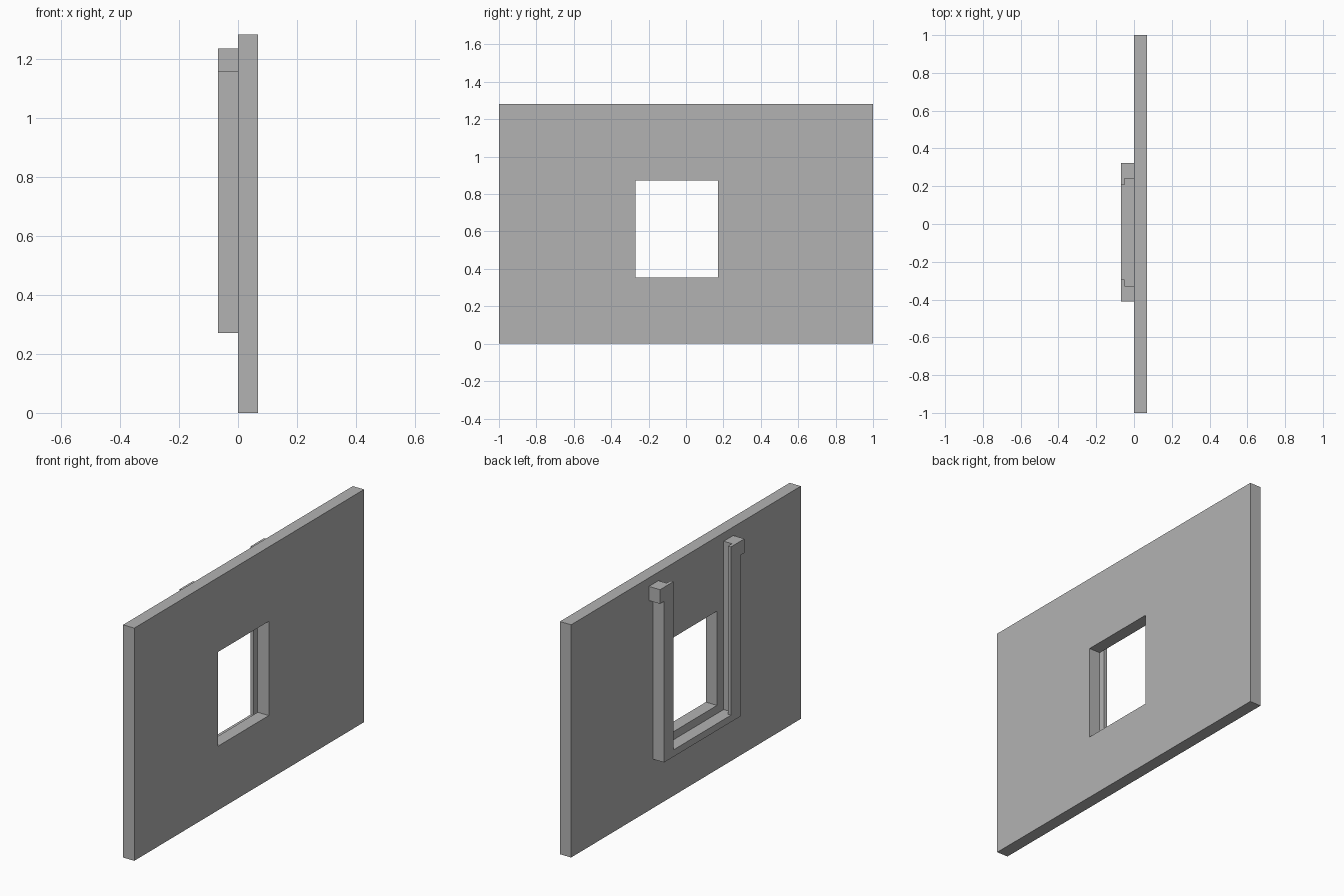
import bpy
import bmesh

cube = bpy.data.objects.get("Cube")
if cube:
    bpy.data.objects.remove(cube, do_unlink=True)

grey = bpy.data.materials.new("plain grey")
grey.use_nodes = True
colour = (0.45, 0.45, 0.45, 1)
grey.diffuse_color = colour
grey.node_tree.nodes["Principled BSDF"].inputs["Base Color"].default_value = colour


def slab(name, outline, x0, x1):
    """Extrude a (y, z) outline from x0 to x1."""
    bm = bmesh.new()
    face = bm.faces.new([bm.verts.new((x0, y, z)) for y, z in outline])
    grown = bmesh.ops.extrude_face_region(bm, geom=[face])["geom"]
    verts = [v for v in grown if isinstance(v, bmesh.types.BMVert)]
    bmesh.ops.translate(bm, verts=verts, vec=(x1 - x0, 0, 0))
    bmesh.ops.recalc_face_normals(bm, faces=bm.faces)
    mesh = bpy.data.meshes.new(name)
    bm.to_mesh(mesh)
    bm.free()
    mesh.materials.append(grey)
    obj = bpy.data.objects.new(name, mesh)
    bpy.context.collection.objects.link(obj)
    return obj


def rectangle(y0, y1, z0, z1):
    return [(y0, z0), (y1, z0), (y1, z1), (y0, z1)]


def cut(target, cutter):
    """Subtract the cutter, then discard it."""
    mod = target.modifiers.new("cut", "BOOLEAN")
    mod.operation = "DIFFERENCE"
    mod.solver = "EXACT"
    mod.object = cutter
    bpy.context.view_layer.objects.active = target
    bpy.ops.object.modifier_apply(modifier=mod.name)
    bpy.data.objects.remove(cutter, do_unlink=True)


half = 0.068      # half of the total depth
middle = -0.044   # centre line of the track

# Wall panel with window opening
panel = slab("wall_panel", rectangle(-1, 1, 0, 1.282), 0, half)
cut(panel, slab("window_cutter", rectangle(-0.27, 0.171, 0.353, 0.872), -0.1, 0.1))

# U-shaped track with a stop block at the top of each rail
lip, groove, outer, block = 0.251, 0.284, 0.332, 0.367
bottom, sill, step, top = 0.27, 0.308, 1.157, 1.235
side = [(outer, bottom), (outer, step), (block, step),
        (block, top), (lip, top), (lip, sill)]
outline = [(middle + y, z) for y, z in side]
outline += [(middle - y, z) for y, z in reversed(side)]
track = slab("sliding_track", outline, -half, 0)

# Groove behind the lips
cut(track, slab("groove_cutter",
                rectangle(middle - groove, middle + groove, sill, 1.3), -0.05, 0.05))
